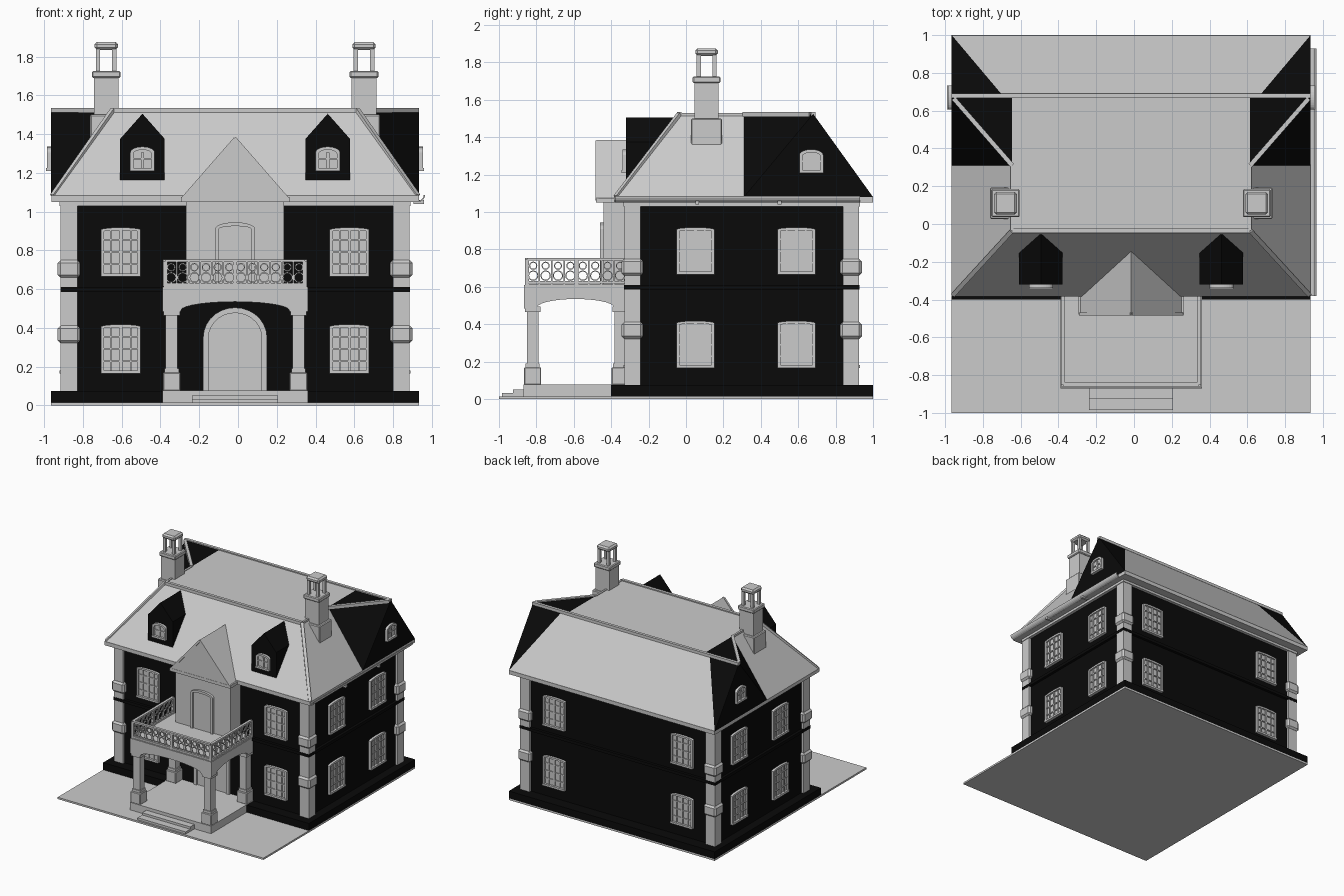
import bpy, bmesh
from math import sin, cos, pi, radians
from mathutils import Matrix, Vector

cube = bpy.data.objects.get("Cube")
if cube:
    bpy.data.objects.remove(cube)

AXIS = -0.015          # the house stands slightly off the origin
SIDES = (-1, 1)


def material(name, value):
    m = bpy.data.materials.new(name)
    m.use_nodes = True
    colour = (value, value, value, 1)
    m.diffuse_color = colour
    m.node_tree.nodes["Principled BSDF"].inputs["Base Color"].default_value = colour
    return m


STONE = material("light grey stone", 0.6)
BLACK = material("black wall", 0.003)


def finish(name, bm, *mats):
    bmesh.ops.recalc_face_normals(bm, faces=bm.faces)
    mesh = bpy.data.meshes.new(name)
    bm.to_mesh(mesh)
    bm.free()
    for m in mats:
        mesh.materials.append(m)
    ob = bpy.data.objects.new(name, mesh)
    ob.location.x = AXIS
    bpy.context.collection.objects.link(ob)
    return ob


def add_box(bm, lo, hi, M=Matrix()):
    lo, hi = Vector(lo), Vector(hi)
    S = Matrix.Diagonal(hi - lo).to_4x4()
    bmesh.ops.create_cube(bm, size=1, matrix=M @ Matrix.Translation((lo + hi) / 2) @ S)


def box(name, mat, lo, hi, bevel=0):
    bm = bmesh.new()
    add_box(bm, lo, hi)
    if bevel:
        bmesh.ops.bevel(bm, geom=bm.edges[:], offset=bevel, segments=1, affect='EDGES')
    return finish(name, bm, mat)


def slab(name, mat, half, y0, y1, z0, z1):
    return box(name, mat, (-half, y0, z0), (half, y1, z1))


def post(name, mat, x, y, half, z0, z1, bevel=0):
    return box(name, mat, (x - half, y - half, z0), (x + half, y + half, z1), bevel)


def add_prism(bm, pts, y0, y1, M=Matrix()):
    a = [bm.verts.new(M @ Vector((x, y0, z))) for x, z in pts]
    b = [bm.verts.new(M @ Vector((x, y1, z))) for x, z in pts]
    bm.faces.new(a)
    bm.faces.new(b[::-1])
    for i in range(len(a)):
        bm.faces.new((a[i - 1], a[i], b[i], b[i - 1]))


def prism(name, mat, pts, y0, y1, M=Matrix()):
    bm = bmesh.new()
    add_prism(bm, pts, y0, y1, M)
    return finish(name, bm, mat)


def beam(name, a, b, r=0.012):
    a, b = Vector(a), Vector(b)
    M = Matrix.Translation(a) @ (b - a).to_track_quat('Y', 'Z').to_matrix().to_4x4()
    bm = bmesh.new()
    add_box(bm, (-r, 0, -r), (r, (b - a).length, r), M)
    finish(name, bm, STONE)


def arch(half, z0, spring, top, n=14):
    """Outline from right foot over the crown to left foot."""
    curve = [(half * cos(pi * i / n), spring + (top - spring) * sin(pi * i / n)) for i in range(n + 1)]
    return [(half, z0)] + curve + [(-half, z0)]


def facing(x, y, degrees):
    return Matrix.Translation((x, y, 0)) @ Matrix.Rotation(radians(degrees), 4, 'Z')


def window(name, M, half, z0, z1, cols, rows, rise, edge=0.016):
    bm = bmesh.new()
    outer = arch(half, z0, z1 - rise, z1)
    inner = arch(half - edge, z0, z1 - rise - edge / 2, z1 - edge)
    add_prism(bm, outer, -0.006, 0.01, M)
    add_prism(bm, outer + inner[::-1], -0.02, 0, M)
    add_box(bm, (-half, -0.025, z0), (half, 0, z0 + edge), M)
    for i in range(1, cols):
        x = half * (2 * i / cols - 1)
        w = 0.008 if 2 * i == cols else 0.004
        add_box(bm, (x - w, -0.014, z0), (x + w, 0, z1 - rise), M)
    for j in range(1, rows):
        z = z0 + (z1 - z0) * j / rows
        add_box(bm, (edge - half, -0.014, z - 0.004), (half - edge, 0, z + 0.004), M)
    finish(name, bm, STONE)


def door(name, y, half, z0, spring, top, edge):
    outer = arch(half, z0, spring, top)
    inner = arch(half - edge, z0, spring, top - edge)
    prism(name + "_panel", STONE, inner, y - 0.008, y)
    prism(name + "_frame", STONE, outer + inner[::-1], y - 0.02, y)


# Ground, plinth, walls, belt and cornice
slab("ground_slab", STONE, 0.95, -1, 1, 0, 0.015)
slab("plinth", BLACK, 0.95, -0.4, 1, 0.015, 0.075)
slab("walls", BLACK, 0.88, -0.31, 0.905, 0.07, 1.04)
slab("belt_course", BLACK, 0.902, -0.332, 0.927, 0.585, 0.61)
slab("cornice", STONE, 0.905, -0.335, 0.93, 1.03, 1.055)
slab("eaves", STONE, 0.948, -0.385, 1, 1.05, 1.082)

# Corner pilasters with block bands
for sx in SIDES:
    for y in (-0.287, 0.882):
        x = sx * 0.857
        post("pilaster_lower", STONE, x, y, 0.043, 0.075, 0.585)
        post("pilaster_upper", STONE, x, y, 0.043, 0.61, 1.04)
        for z in (0.322, 0.66):
            post("pilaster_block", STONE, x, y, 0.058, z, z + 0.09, 0.014)

# Windows on all four walls, two storeys
for z in (0.165, 0.665):
    for s in SIDES:
        window("front_window", facing(s * 0.59, -0.31, 0), 0.102, z, z + 0.253, 4, 4, 0.012)
        window("back_window", facing(s * 0.59, 0.905, 180), 0.102, z, z + 0.253, 4, 4, 0.012)
        for y in (0.05, 0.59):
            window("side_window", facing(s * 0.88, y, s * 90), 0.102, z, z + 0.253, 4, 4, 0.012)

# Mansard roof with black gable ends
EAVE, TOP = 1.08, 1.525
bm = bmesh.new()
ends = []
for s in SIDES:
    v = lambda x, y, z: bm.verts.new((s * x, y, z))
    p = dict(front=v(0.95, -0.385, EAVE), mid=v(0.95, 0.31, EAVE), back=v(0.95, 1, EAVE),
             top_front=v(0.63, -0.035, TOP), top_mid=v(0.63, 0.31, TOP),
             top_back=v(0.63, 0.68, TOP), apex=v(0.95, 0.68, TOP), hip=v(0.68, 0.68, TOP))
    ends.append(p)
    bm.faces.new([p[k] for k in ("front", "mid", "top_mid", "top_front")])
    for keys in ("mid back apex", "mid apex top_mid", "back apex hip", "top_mid apex hip top_back"):
        bm.faces.new([p[k] for k in keys.split()]).material_index = 1
a, b = ends
for keys in ("front top_front", "back hip", "top_front top_mid top_back", "front mid back"):
    ks = keys.split()
    bm.faces.new([a[k] for k in ks] + [b[k] for k in reversed(ks)])
finish("mansard_roof", bm, STONE, BLACK)

# Roof edge trims
RIM = TOP - 0.003
for s in SIDES:
    beam("hip_trim", (s * 0.94, -0.373, EAVE), (s * 0.63, -0.035, RIM))
    beam("side_trim", (s * 0.63, -0.035, RIM), (s * 0.63, 0.31, RIM), 0.008)
    beam("valley_trim", (s * 0.63, 0.31, RIM), (s * 0.94, 0.665, RIM))
    window("gable_window", facing(s * 0.95, 0.67, s * 90), 0.064, 1.21, 1.335, 2, 2, 0.03)
for y in (-0.035, 0.68):
    half = 0.63 if y < 0 else 0.95
    beam("ridge_trim", (-half, y, RIM), (half, y, RIM))

# Dormers
for s in SIDES:
    x = s * 0.478
    w = 0.115
    prism("dormer", BLACK, [(x - w, 1.16), (x + w, 1.16), (x + w, 1.375), (x, 1.505), (x - w, 1.375)],
          -0.32, -0.055)
    window("dormer_window", facing(x, -0.32, 0), 0.063, 1.21, 1.335, 2, 2, 0.03)

# Chimneys with open lantern tops
for s in SIDES:
    x, y = s * 0.665, 0.11
    post("chimney_base", STONE, x, y, 0.083, 1.3, 1.5, 0.006)
    post("chimney_shaft", STONE, x, y, 0.064, 1.4, 1.69)
    post("chimney_ledge", STONE, x, y, 0.074, 1.69, 1.725, 0.006)
    for dx in SIDES:
        for dy in SIDES:
            post("chimney_pillar", STONE, x + dx * 0.042, y + dy * 0.042, 0.011, 1.72, 1.84)
    post("chimney_cap", STONE, x, y, 0.06, 1.835, 1.875, 0.012)

# Half-round gutter along one side
bm = bmesh.new()
rim = lambda r: [(0.945 + r * cos(pi * i / 10), 1.085 - r * sin(pi * i / 10)) for i in range(11)]
add_prism(bm, rim(0.035) + rim(0.028)[::-1], -0.38, 0.93)
for y in (0.06, 0.5):
    add_box(bm, (0.92, y - 0.01, 1.04), (0.975, y + 0.01, 1.06))
finish("gutter", bm, STONE)

# Central bay with pediment and balcony door
slab("bay", STONE, 0.253, -0.44, -0.3, 0.6, 1.06)
slab("bay_cornice", STONE, 0.28, -0.48, -0.3, 1.05, 1.075)
prism("pediment", STONE, [(-0.28, 1.06), (0.28, 1.06), (0, 1.385)], -0.478, -0.145)
for s in SIDES:
    beam("pediment_trim", (s * 0.27, -0.476, 1.068), (0, -0.476, 1.377), 0.008)
door("balcony_door", -0.44, 0.103, 0.61, 0.91, 0.945, 0.02)

# Main door with two leaves
door("main_door", -0.31, 0.165, 0.075, 0.35, 0.505, 0.028)
slab("door_split", STONE, 0.004, -0.322, -0.31, 0.08, 0.35)

# Porch floor, steps and columns
slab("porch_floor", STONE, 0.375, -0.87, -0.3, 0, 0.078)
slab("lower_step", STONE, 0.222, -0.985, -0.86, 0, 0.033)
slab("upper_step", STONE, 0.222, -0.925, -0.86, 0, 0.052)
for s in SIDES:
    for y in (-0.82, -0.352):
        x = s * 0.327
        post("column_base", STONE, x, y, 0.046, 0.075, 0.17, 0.005)
        post("column_collar", STONE, x, y, 0.037, 0.165, 0.19)
        post("column_shaft", STONE, x, y, 0.031, 0.18, 0.48)
        post("column_capital", STONE, x, y, 0.042, 0.465, 0.495)


# Arched porch beams carrying the balcony floor
def arched_beam(name, half, opening, M):
    legs = [(-half, 0.485), (-half, 0.61), (half, 0.61), (half, 0.485)]
    prism(name, STONE, legs + arch(opening, 0.485, 0.49, 0.535), 0, 0.075, M)


arched_beam("front_porch_beam", 0.375, 0.28, facing(0, -0.865, 0))
for s in SIDES:
    arched_beam("side_porch_beam", 0.275, 0.205, facing(s * 0.375, -0.59, s * 90))
slab("balcony_floor", STONE, 0.37, -0.86, -0.3, 0.55, 0.615)


# Balcony railing with rings between the bars
def railing(name, half, bays, M):
    bm = bmesh.new()
    for z in (0.617, 0.74):
        add_box(bm, (-half, -0.011, z), (half, 0.011, z + 0.014), M)
    step = 2 * half / bays
    for i in range(bays + 1):
        x = i * step - half
        w = 0.011 if i in (0, bays // 2, bays) else 0.004
        add_box(bm, (x - w, -w, 0.615), (x + w, w, 0.745), M)
        if i < bays:
            for z, r in ((0.66, 0.028), (0.713, 0.022)):
                ring = [(cos(pi * k / 6), sin(pi * k / 6)) for k in range(12)]
                for k in range(12):
                    pts = [(x + step / 2 + c * q, z + d * q)
                           for (c, d), q in ((ring[k], r), (ring[k - 1], r),
                                             (ring[k - 1], r - 0.006), (ring[k], r - 0.006))]
                    add_prism(bm, pts, -0.004, 0.004, M)
    finish(name, bm, STONE)


railing("front_railing", 0.36, 12, facing(0, -0.85, 0))
for s in SIDES:
    railing("side_railing", 0.265, 8, facing(s * 0.36, -0.585, s * 90))
